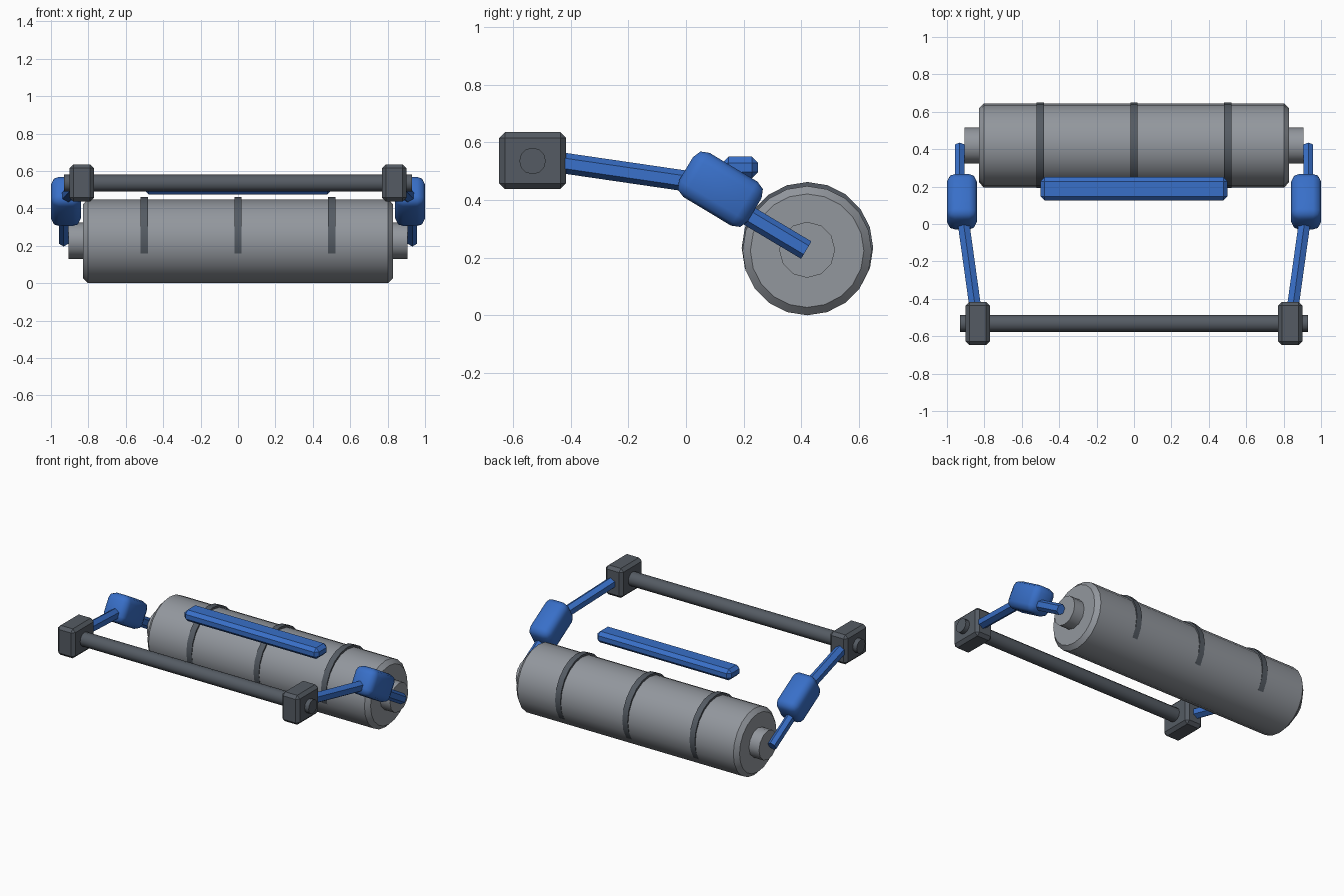
import bpy, bmesh, math
from mathutils import Matrix, Vector

old = bpy.data.objects.get("Cube")
if old:
    bpy.data.objects.remove(old)


def material(name, rgb):
    m = bpy.data.materials.new(name)
    m.use_nodes = True
    m.diffuse_color = (*rgb, 1)
    m.node_tree.nodes["Principled BSDF"].inputs["Base Color"].default_value = (*rgb, 1)
    return m


BLUE = material("blue paint", (0.04, 0.16, 0.58))
STEEL = material("light steel", (0.29, 0.31, 0.34))
DARK = material("dark steel", (0.09, 0.105, 0.125))


def finish(bm, name, mat, angle):
    bmesh.ops.recalc_face_normals(bm, faces=bm.faces)
    mesh = bpy.data.meshes.new(name)
    bm.to_mesh(mesh)
    bm.free()
    mesh.materials.append(mat)
    ob = bpy.data.objects.new(name, mesh)
    bpy.context.collection.objects.link(ob)
    bpy.ops.object.select_all(action='DESELECT')
    ob.select_set(True)
    bpy.context.view_layer.objects.active = ob
    if angle:
        bpy.ops.object.shade_smooth_by_angle(angle=math.radians(angle))
    return ob


def box(name, mat, centre, size, bevel, segments=1, tilt=0, angle=0):
    bm = bmesh.new()
    bmesh.ops.create_cube(bm, size=1, matrix=Matrix.Diagonal((*size, 1)))
    bmesh.ops.bevel(bm, geom=bm.edges[:], offset=bevel, segments=segments,
                    profile=0.5, affect='EDGES')
    bm.transform(Matrix.Translation(centre) @ Matrix.Rotation(math.radians(tilt), 4, 'X'))
    return finish(bm, name, mat, angle)


def roller(name, mat, centre, radius, length, sides, bevel=0):
    """Cylinder lying along x, with optional chamfered rims."""
    bm = bmesh.new()
    bmesh.ops.create_cone(bm, cap_ends=True, segments=sides, radius1=radius,
                          radius2=radius, depth=length)
    if bevel:
        rims = [e for e in bm.edges if abs(e.verts[0].co.z - e.verts[1].co.z) < 1e-4]
        bmesh.ops.bevel(bm, geom=rims, offset=bevel, segments=1, affect='EDGES')
    bm.transform(Matrix.Translation(centre) @ Matrix.Rotation(math.pi / 2, 4, 'Y'))
    return finish(bm, name, mat, 35)


def strut(name, mat, start, end, radius, squash=1.0):
    """Six-sided bar between two points, with a ridge on top."""
    a, b = Vector(start), Vector(end)
    along = (b - a).normalized()
    side = along.cross(Vector((0, 0, 1))).normalized()
    up = side.cross(along)
    bm = bmesh.new()
    rings = []
    for p in (a, b):
        angles = [math.tau * i / 6 for i in range(6)]
        rings.append([bm.verts.new(p + radius * (up * math.cos(t) + side * squash * math.sin(t)))
                      for t in angles])
    for i in range(6):
        j = (i + 1) % 6
        bm.faces.new((rings[0][i], rings[0][j], rings[1][j], rings[1][i]))
    for ring in rings:
        bm.faces.new(ring)
    return finish(bm, name, mat, 0)


# Roller drum with end hubs and raised bands
roller("roller_drum", STEEL, (0, 0.42, 0.224), 0.224, 1.66, 20, 0.027)
roller("roller_hub", STEEL, (0, 0.42, 0.227), 0.097, 1.81, 12)
for label, x in (("right", -0.5), ("middle", 0), ("left", 0.5)):
    roller(label + "_band", DARK, (x, 0.421, 0.234), 0.228, 0.04, 20)

# Front cross rod and guard bar
roller("front_rod", DARK, (0, -0.532, 0.535), 0.046, 1.86, 12)
box("guard_bar", BLUE, (0, 0.188, 0.513), (1.0, 0.125, 0.075), 0.022)

# Mirrored side arms
for label, s in (("left", 1), ("right", -1)):
    box(label + "_mount_block", DARK, (s * 0.835, -0.532, 0.536), (0.13, 0.232, 0.198), 0.02)
    strut(label + "_upper_arm", BLUE, (s * 0.837, -0.53, 0.543), (s * 0.922, 0.08, 0.454), 0.036)
    box(label + "_elbow", BLUE, (s * 0.92, 0.119, 0.437), (0.16, 0.277, 0.178), 0.042,
        segments=2, tilt=-31, angle=50)
    strut(label + "_forearm", BLUE, (s * 0.932, 0.13, 0.397), (s * 0.932, 0.417, 0.226), 0.035, 0.82)
